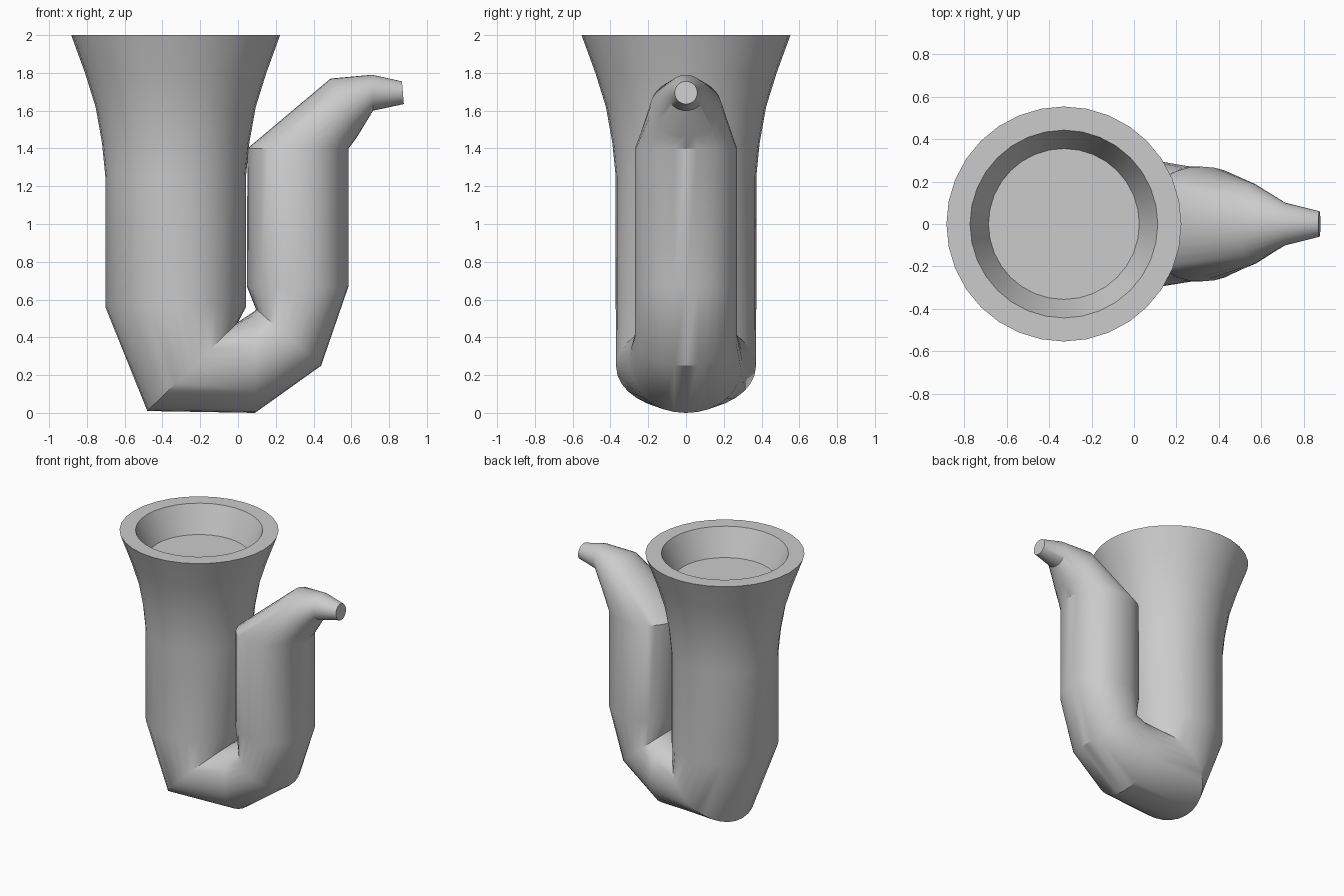
import bpy, bmesh, math

if "Cube" in bpy.data.objects:
    bpy.data.objects.remove(bpy.data.objects["Cube"])

SEG = 32

def ring(bm, a, b, w, n=2.0):
    """Closed section between outer point a and inner point b (x, z), half width w in y."""
    verts = []
    for i in range(SEG):
        t = 2 * math.pi * i / SEG
        c, s = math.cos(t), math.sin(t)
        c = math.copysign(abs(c) ** (2 / n), c)
        s = math.copysign(abs(s) ** (2 / n), s)
        x = (a[0] + b[0]) / 2 + c * (a[0] - b[0]) / 2
        z = (a[1] + b[1]) / 2 + c * (a[1] - b[1]) / 2
        verts.append(bm.verts.new((x, s * w, z)))
    return verts

def loft(name, sections, angle):
    bm = bmesh.new()
    rings = [ring(bm, *s) for s in sections]
    for r, q in zip(rings, rings[1:]):
        for i in range(SEG):
            j = (i + 1) % SEG
            bm.faces.new((r[i], r[j], q[j], q[i]))
    bm.faces.new(rings[0])
    bm.faces.new(rings[-1])
    bmesh.ops.recalc_face_normals(bm, faces=bm.faces)
    me = bpy.data.meshes.new(name)
    bm.to_mesh(me)
    bm.free()
    ob = bpy.data.objects.new(name, me)
    bpy.context.collection.objects.link(ob)
    bpy.context.view_layer.objects.active = ob
    ob.select_set(True)
    bpy.ops.object.shade_smooth_by_angle(angle=math.radians(angle))
    ob.select_set(False)
    return ob

# Flared bell: recessed floor, inner lip, rim, then the outside going down
CX = -0.33
bell = [(0.355, 1.80), (0.442, 2.0), (0.553, 2.0), (0.48, 1.80), (0.424, 1.62),
        (0.39, 1.43), (0.372, 1.25), (0.372, 0.56)]
sections = [((CX - r, z), (CX + r, z), r) for r, z in bell]

# U bend, rising tube, then the tapering neck and mouthpiece
sections += [
    ((-0.48, 0.01), (0.0, 0.48), 0.37),
    ((0.09, 0.0), (0.09, 0.54), 0.30, 2.1),
    ((0.44, 0.25), (0.095, 0.55), 0.27, 2.2),
    ((0.585, 0.67), (0.047, 0.67), 0.27, 2.2),
    ((0.585, 1.40), (0.05, 1.40), 0.27, 2.2),
    ((0.63, 1.46), (0.49, 1.77), 0.19),
    ((0.715, 1.60), (0.71, 1.79), 0.10),
    ((0.878, 1.635), (0.868, 1.755), 0.06),
]
loft("horn_body", sections, 35)
